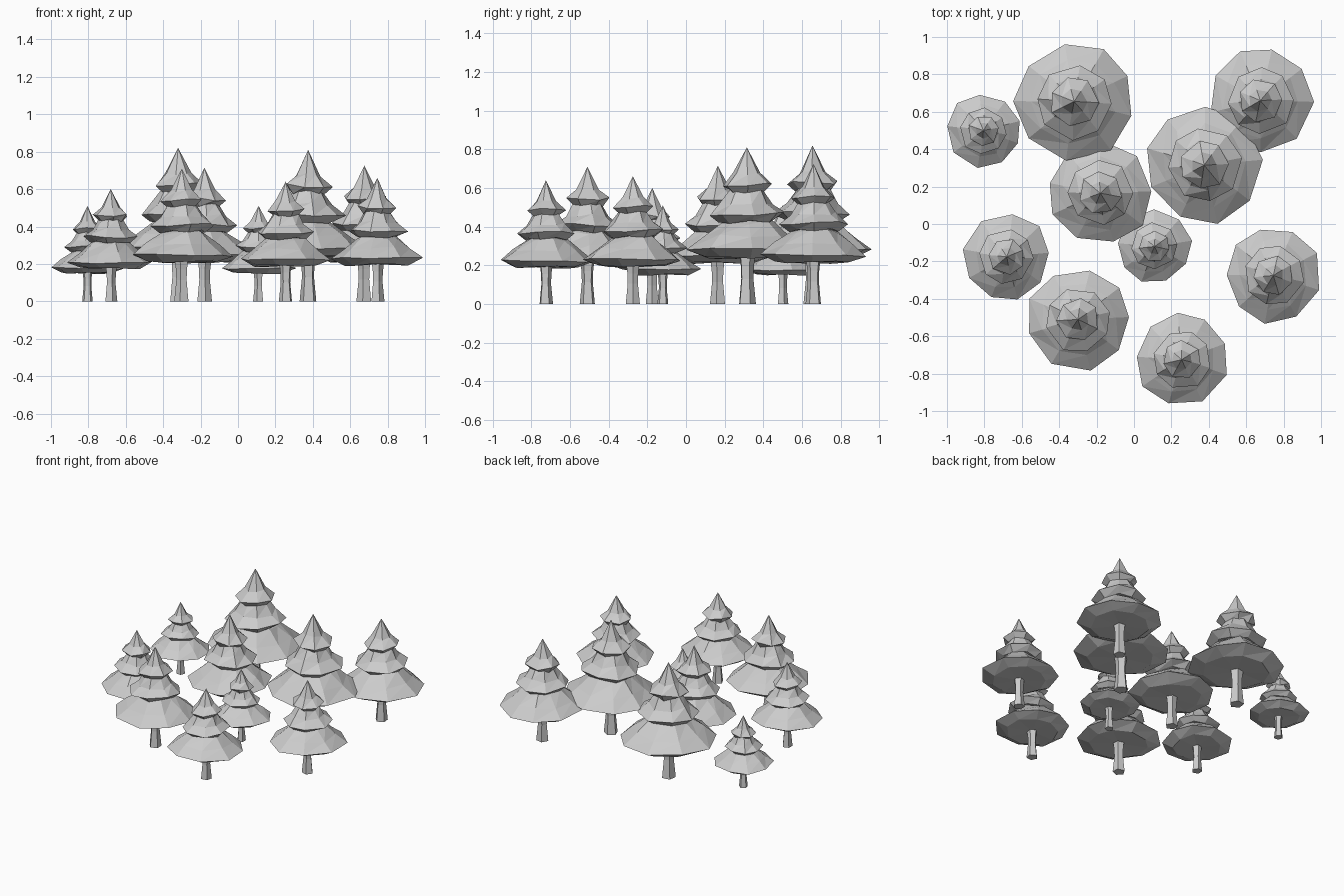
import bpy, bmesh, math, random

if "Cube" in bpy.data.objects:
    bpy.data.objects.remove(bpy.data.objects["Cube"])

# One pale grey for the whole model
grey = bpy.data.materials.new("pale_grey")
grey.diffuse_color = (0.6, 0.6, 0.6, 1)
grey.use_nodes = True
grey.node_tree.nodes["Principled BSDF"].inputs["Base Color"].default_value = grey.diffuse_color

# Trees: x, y, height, turn
TREES = [
    (-0.805, 0.50, 0.51, 0.3), (-0.32, 0.655, 0.82, 1.1), (0.675, 0.66, 0.725, 2.0),
    (0.375, 0.315, 0.81, 2.9), (-0.18, 0.165, 0.715, 3.6), (0.11, -0.12, 0.51, 4.4),
    (-0.68, -0.175, 0.60, 5.0), (-0.30, -0.51, 0.71, 0.7), (0.255, -0.725, 0.64, 1.7),
    (0.745, -0.275, 0.66, 2.5),
]

# Crown tiers for a tree of height 1: sides, rings (radius, z) from below, bottom z, top z
TIERS = [
    (9, [(0.27, 0.295), (0.39, 0.345), (0.285, 0.43), (0.17, 0.52)], 0.30, 0.60),
    (8, [(0.18, 0.525), (0.248, 0.575), (0.165, 0.645), (0.11, 0.72)], 0.53, 0.80),
    (7, [(0.11, 0.72), (0.16, 0.765), (0.085, 0.835)], 0.73, 1.0),
]
TRUNK = [(0.058, 0.0), (0.042, 0.16), (0.045, 0.24), (0.055, 0.32)]


def lathe(bm, sides, rings, z_low, z_high, rng, jitter, turn=0.0):
    """Closed faceted shell through the rings, ending in a point at each end."""
    loops = []
    wobble = [rng.uniform(-0.12, 0.12) for _ in range(sides)]
    for r, z in rings:
        loop = []
        for i in range(sides):
            a = turn + (i + wobble[i] * jitter) * math.tau / sides
            rr = r * (1 + rng.uniform(-0.045, 0.03) * jitter)
            zz = z + rng.uniform(-0.013, 0.013) * jitter
            loop.append(bm.verts.new((rr * math.cos(a), rr * math.sin(a), zz)))
        loops.append(loop)
    low, high = bm.verts.new((0, 0, z_low)), bm.verts.new((0, 0, z_high))
    for i in range(sides):
        j = (i + 1) % sides
        bm.faces.new((low, loops[0][j], loops[0][i]))
        for a, b in zip(loops, loops[1:]):
            bm.faces.new((a[i], a[j], b[j]))
            bm.faces.new((a[i], b[j], b[i]))
        bm.faces.new((loops[-1][i], loops[-1][j], high))


def make_mesh(name, build):
    bm = bmesh.new()
    build(bm)
    bmesh.ops.recalc_face_normals(bm, faces=bm.faces)
    me = bpy.data.meshes.new(name)
    bm.to_mesh(me)
    bm.free()
    me.materials.append(grey)
    return me


def build_crown(bm):
    rng = random.Random(4)
    for k, (sides, rings, low, high) in enumerate(TIERS):
        lathe(bm, sides, rings, low, high, rng, 1.0, k * 0.35)


def build_trunk(bm):
    lathe(bm, 5, TRUNK, 0.0, 0.33, random.Random(1), 0.0)


crown_mesh = make_mesh("crown", build_crown)
trunk_mesh = make_mesh("trunk", build_trunk)

# Plant the trees
for n, (x, y, h, turn) in enumerate(TREES, 1):
    for part, me in (("crown", crown_mesh), ("trunk", trunk_mesh)):
        ob = bpy.data.objects.new(f"tree_{n}_{part}", me)
        ob.location = (x, y, 0)
        ob.rotation_euler.z = turn
        ob.scale = (h, h, h)
        bpy.context.collection.objects.link(ob)
